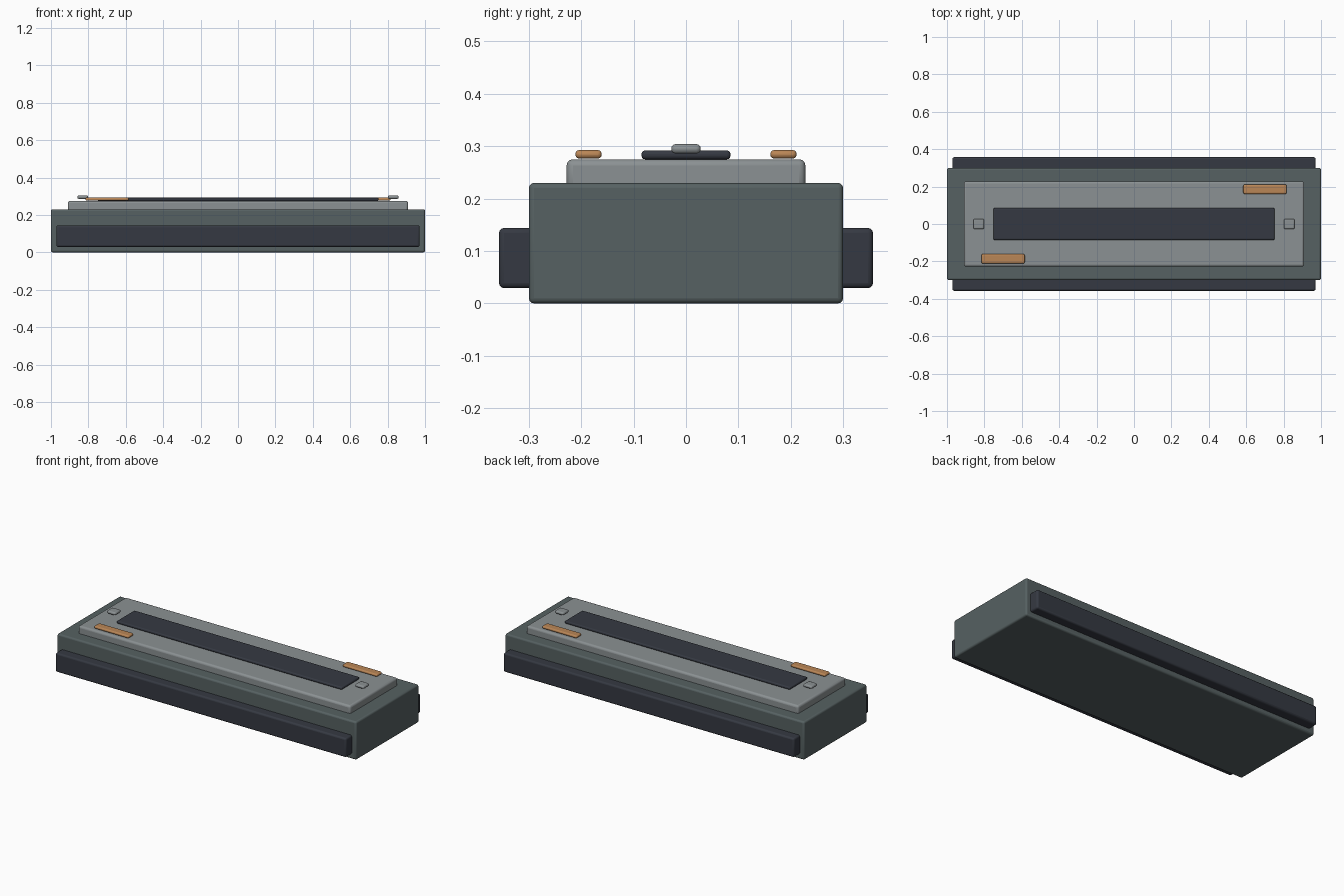
import bpy
import math

if "Cube" in bpy.data.objects:
    bpy.data.objects.remove(bpy.data.objects["Cube"])


def material(name, rgb):
    # sRGB 0-255 to linear
    lin = [((c / 255 + 0.055) / 1.055) ** 2.4 for c in rgb]
    m = bpy.data.materials.new(name)
    m.diffuse_color = (*lin, 1)
    m.use_nodes = True
    m.node_tree.nodes["Principled BSDF"].inputs["Base Color"].default_value = m.diffuse_color
    return m


body_grey = material("slate grey", (86, 97, 98))
plate_grey = material("light grey", (139, 145, 147))
dark = material("charcoal", (53, 57, 66))
copper = material("copper", (186, 134, 86))


def block(name, centre, size, bevel, mat):
    bpy.ops.mesh.primitive_cube_add(size=1, location=centre)
    o = bpy.context.object
    o.name = name
    o.scale = size
    bpy.ops.object.transform_apply(location=False, rotation=False, scale=True)
    o.data.materials.append(mat)
    b = o.modifiers.new("rounded edges", 'BEVEL')
    b.width = bevel
    b.segments = 3
    bpy.ops.object.shade_smooth_by_angle(angle=math.radians(35))
    return o


# Main housing and raised top plate
block("housing", (0, 0, 0.115), (2, 0.6, 0.23), 0.01, body_grey)
block("top_plate", (0, 0, 0.245), (1.82, 0.456, 0.06), 0.012, plate_grey)

# Dark inset strip on the top
block("centre_strip", (0, 0, 0.2835), (1.505, 0.17, 0.017), 0.007, dark)

# Paired parts: side rails, end buttons, diagonal copper tabs
for s, tag in ((-1, "a"), (1, "b")):
    block("side_rail_" + tag, (0, s * 0.3225, 0.0865), (1.942, 0.069, 0.115), 0.01, dark)
    block("end_button_" + tag, (s * 0.83, 0, 0.295), (0.058, 0.056, 0.018), 0.008, plate_grey)
    block("copper_tab_" + tag, (s * 0.70, s * 0.186, 0.2845), (0.232, 0.05, 0.016), 0.007, copper)
